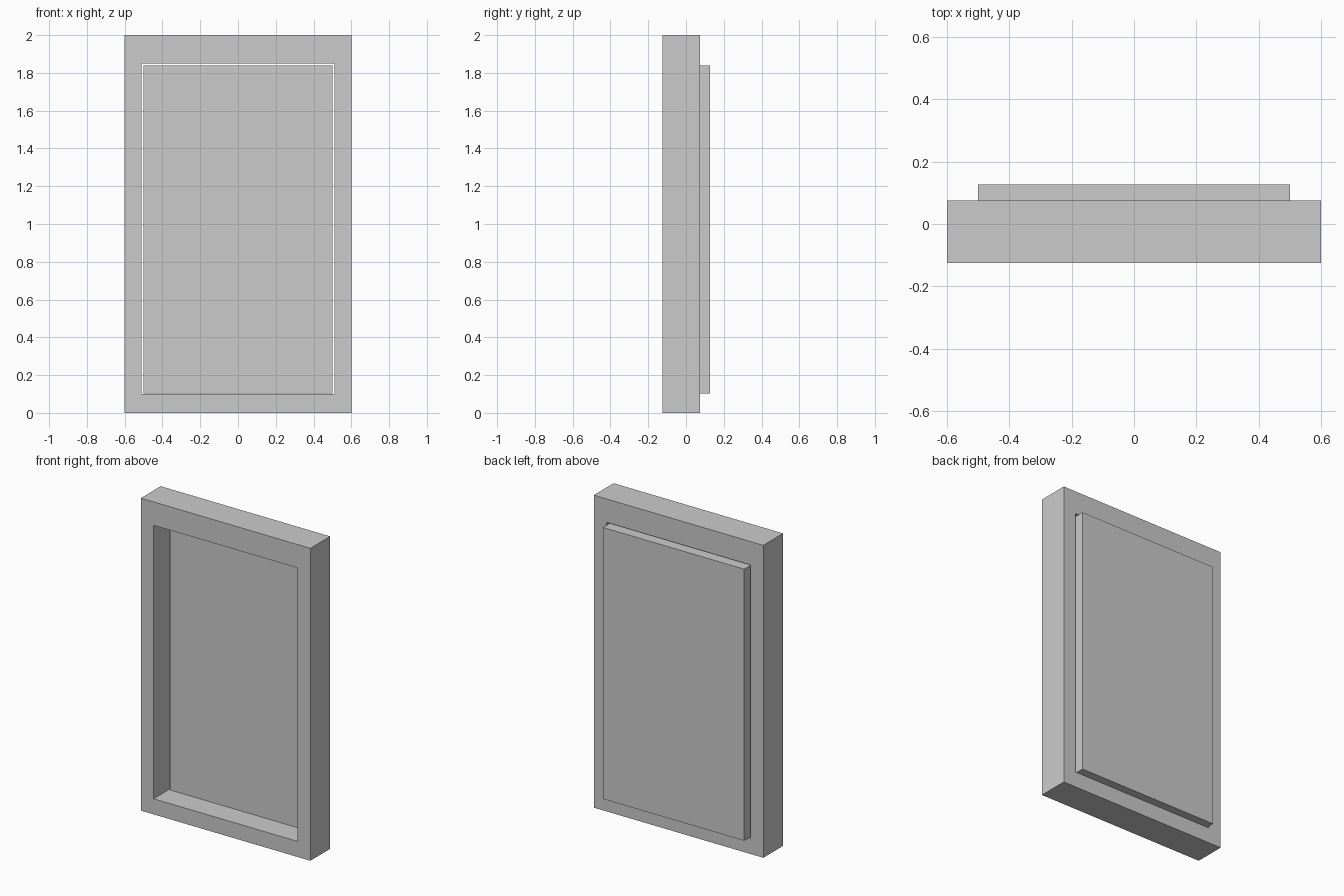
import bpy, bmesh

if "Cube" in bpy.data.objects:
    bpy.data.objects.remove(bpy.data.objects["Cube"])


def make_object(name, bm):
    bmesh.ops.recalc_face_normals(bm, faces=bm.faces[:])
    mesh = bpy.data.meshes.new(name)
    bm.to_mesh(mesh)
    bm.free()
    obj = bpy.data.objects.new(name, mesh)
    bpy.context.collection.objects.link(obj)
    return obj


def rect_loop(bm, half_w, z0, z1, y):
    corners = [(-half_w, z0), (half_w, z0), (half_w, z1), (-half_w, z1)]
    return [bm.verts.new((x, y, z)) for x, z in corners]


# Frame: rectangular surround with a through opening
FRONT, BACK = -0.125, 0.075
bm = bmesh.new()
rings = [
    rect_loop(bm, 0.60, 0.0, 2.0, FRONT),
    rect_loop(bm, 0.60, 0.0, 2.0, BACK),
    rect_loop(bm, 0.51, 0.1, 1.85, BACK),
    rect_loop(bm, 0.51, 0.1, 1.85, FRONT),
]
for k, ring in enumerate(rings):
    nxt = rings[(k + 1) % 4]
    for i in range(4):
        j = (i + 1) % 4
        bm.faces.new((ring[i], ring[j], nxt[j], nxt[i]))
make_object("window_frame", bm)

# Panel: slab set in the opening with a small gap, standing proud at the back
bm = bmesh.new()
front = rect_loop(bm, 0.50, 0.102, 1.84, 0.025)
back = rect_loop(bm, 0.50, 0.102, 1.84, 0.126)
bm.faces.new(front)
bm.faces.new(back)
for i in range(4):
    j = (i + 1) % 4
    bm.faces.new((front[i], front[j], back[j], back[i]))
make_object("inset_panel", bm)
